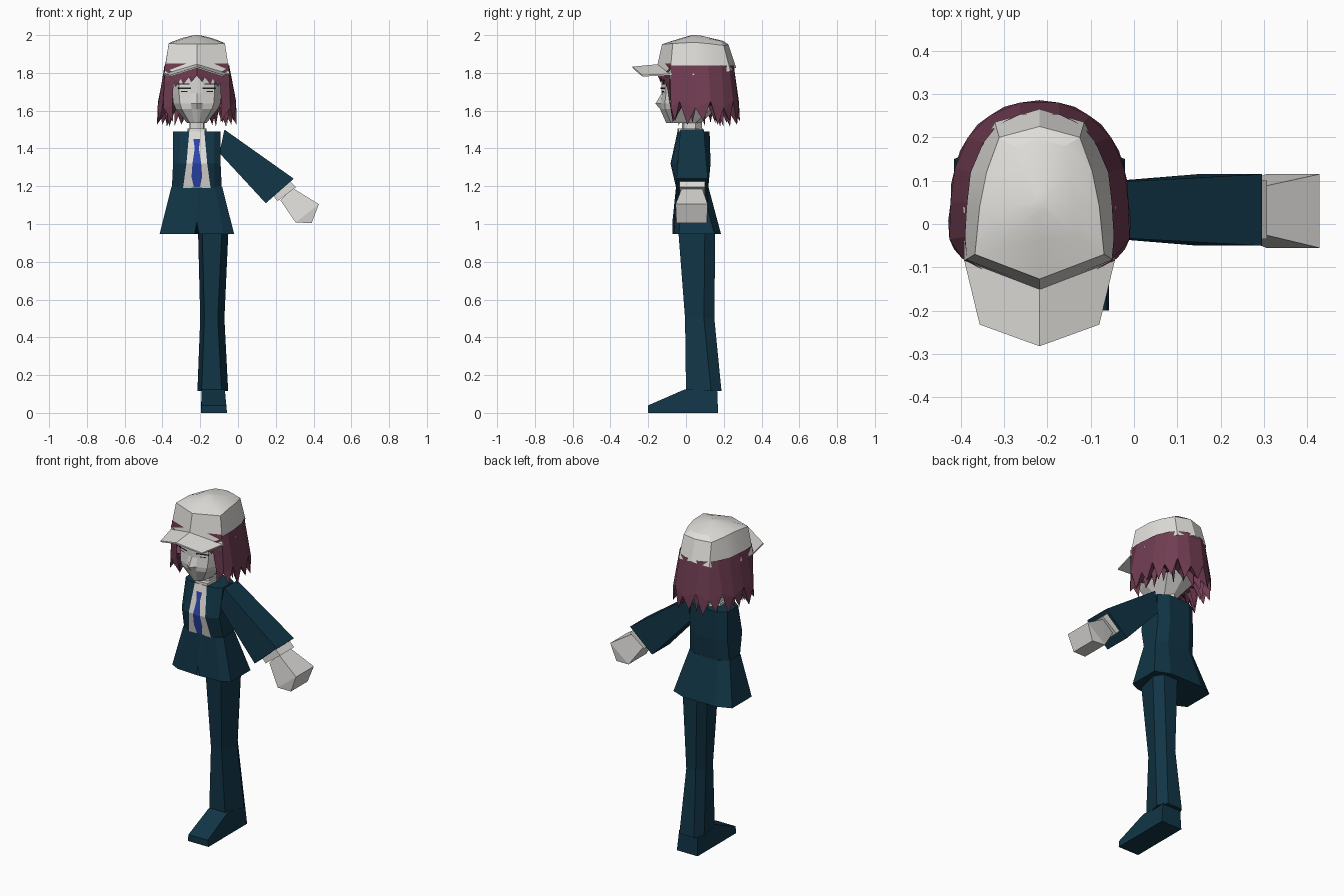
import bpy, bmesh, math
from mathutils import Vector

if "Cube" in bpy.data.objects:
    bpy.data.objects.remove(bpy.data.objects["Cube"])

CX = -0.218  # centre line of the body


def material(name, rgb):
    m = bpy.data.materials.new(name)
    m.diffuse_color = (*rgb, 1)
    m.use_nodes = True
    m.node_tree.nodes["Principled BSDF"].inputs["Base Color"].default_value = m.diffuse_color
    return m


NAVY = material("navy cloth", (0.0058, 0.036, 0.062))
WHITE = material("off white", (0.75, 0.74, 0.71))
SKIN = material("pale skin", (0.69, 0.68, 0.66))
HAIR = material("plum hair", (0.165, 0.047, 0.085))
BLUE = material("blue tie", (0.025, 0.06, 0.42))
DARK = material("dark line", (0.012, 0.012, 0.014))


def finish(bm, name, mats, rule=None, smooth=None):
    bmesh.ops.remove_doubles(bm, verts=bm.verts, dist=1e-5)
    bmesh.ops.recalc_face_normals(bm, faces=bm.faces)
    me = bpy.data.meshes.new(name)
    for m in mats:
        me.materials.append(m)
    if rule:
        for f in bm.faces:
            f.material_index = rule(f.calc_center_median())
    bm.to_mesh(me)
    bm.free()
    if smooth:
        me.shade_smooth()
        me.set_sharp_from_angle(angle=math.radians(smooth))
    ob = bpy.data.objects.new(name, me)
    bpy.context.collection.objects.link(ob)
    return ob


def mirror_ring(half):
    """Full ring from points running front centre to back centre."""
    left = [(-x, y, z) for x, y, z in half[-2:0:-1]]
    return [(x + CX, y, z) for x, y, z in list(half) + left]


def loft(name, rings, mats, rule=None, smooth=None, caps=True):
    bm = bmesh.new()
    vs = [[bm.verts.new(p) for p in r] for r in rings]
    n = len(vs[0])
    for a, b in zip(vs, vs[1:]):
        for i in range(n):
            j = (i + 1) % n
            bm.faces.new((a[i], a[j], b[j], b[i]))
    if caps:
        bm.faces.new(vs[0])
        bm.faces.new(vs[-1])
    return finish(bm, name, mats, rule, smooth)


def hull(name, pts, mat):
    bm = bmesh.new()
    for p in pts:
        bm.verts.new(p)
    bmesh.ops.convex_hull(bm, input=bm.verts)
    bmesh.ops.dissolve_limit(bm, angle_limit=0.02, verts=bm.verts, edges=bm.edges)
    return finish(bm, name, [mat])


def polys(name, faces, mat):
    bm = bmesh.new()
    for f in faces:
        bm.faces.new([bm.verts.new(p) for p in f])
    return finish(bm, name, [mat])


# jacket: shirt half width, half width, front y, back y, height
def jacket_ring(ws, hw, yf, yb, z, zc=None):
    return mirror_ring([(0, yf, zc or z), (ws, yf, z), (hw * 0.72, yf + 0.008, z),
                        (hw, yf + 0.035, z), (hw, yb - 0.035, z),
                        (hw * 0.55, yb, z), (0, yb, z)])


loft("jacket_and_shirt", [
    jacket_ring(0.040, 0.125, -0.045, 0.125, 1.49),
    jacket_ring(0.055, 0.126, -0.082, 0.130, 1.32),
    jacket_ring(0.073, 0.132, -0.052, 0.118, 1.19)],
    [NAVY, WHITE],
    lambda c: 1 if c.y < -0.03 and abs(c.x - CX) < 0.035 and c.z < 1.45 else 0)
loft("jacket_skirt", [
    jacket_ring(0.02, 0.135, -0.053, 0.119, 1.195),
    jacket_ring(0.012, 0.197, -0.072, 0.185, 0.948, 1.01)], [NAVY])

# collar, neck and tie
loft("collar", [mirror_ring([(0, -0.045, z), (0.042, -0.04, z), (0.05, 0.05, z), (0, 0.09, z)])
                for z in (1.46, 1.505)], [WHITE])
loft("neck", [mirror_ring([(0, -0.02, z), (0.035, -0.01, z), (0.04, 0.05, z), (0, 0.085, z)])
              for z in (1.47, 1.60)], [SKIN])


def shirt_y(z):
    t = (1.49 - z) / 0.17 if z > 1.32 else (z - 1.19) / 0.13
    return (-0.045 - 0.037 * t if z > 1.32 else -0.052 - 0.03 * t) - 0.005


tie = [(1.45, 0.018), (1.40, 0.011), (1.32, 0.023), (1.25, 0.028), (1.195, 0.016)]
polys("tie", [[(CX - w0, shirt_y(z0), z0), (CX + w0, shirt_y(z0), z0),
               (CX + w1, shirt_y(z1), z1), (CX - w1, shirt_y(z1), z1)]
              for (z0, w0), (z1, w1) in zip(tie, tie[1:])], BLUE)


# sleeve, cuff and hand
def arm_ring(top, bottom, y0, y1):
    return [(top[0], y0, top[1]), (top[0], y1, top[1]),
            (bottom[0], y1, bottom[1]), (bottom[0], y0, bottom[1])]


loft("sleeve", [arm_ring((-0.072, 1.50), (-0.098, 1.375), -0.03, 0.095),
                arm_ring((0.295, 1.24), (0.147, 1.11), -0.05, 0.115)], [NAVY])
loft("cuff", [arm_ring((0.255, 1.245), (0.172, 1.165), -0.035, 0.10),
              arm_ring((0.307, 1.195), (0.21, 1.122), -0.035, 0.10)], [WHITE])
hull("hand", arm_ring((0.29, 1.19), (0.225, 1.125), -0.022, 0.085)
     + arm_ring((0.428, 1.105), (0.305, 1.008), -0.055, 0.115)
     + [(0.39, -0.05, 1.005), (0.39, 0.11, 1.005)], SKIN)


# trouser leg and shoe
def leg_ring(xl, xr, yf, yb, z):
    k = yb - 0.055
    return [(xl + 0.022, yf, z), (xr - 0.035, yf, z), (xr, k, z),
            (xr - 0.035, yb, z), (xl + 0.03, yb, z), (xl, k, z)]


loft("trouser_leg", [leg_ring(-0.212, -0.05, -0.042, 0.155, 0.98),
                     leg_ring(-0.200, -0.072, -0.005, 0.150, 0.50),
                     leg_ring(-0.215, -0.052, 0.000, 0.188, 0.115)], [NAVY])
hull("shoe", [(x, y, 0) for x in (-0.197, -0.058) for y in (-0.2, 0.17)]
     + [(x, -0.2, 0.04) for x in (-0.192, -0.062)]
     + [(x, y, 0.125) for x in (-0.192, -0.07) for y in (-0.005, 0.165)], NAVY)


# head with pointed nose and narrow chin
def head_ring(y0, y1, hw, yb, z):
    return mirror_ring([(0, y0, z), (hw * 0.25, y1, z), (hw * 0.72, y1 + 0.02, z),
                        (hw, y1 + 0.10, z), (hw * 0.8, yb - 0.03, z), (0, yb, z)])


loft("head", [head_ring(-0.130, -0.128, 0.130, 0.20, 1.83),
              head_ring(-0.130, -0.126, 0.130, 0.21, 1.69),
              head_ring(-0.162, -0.132, 0.124, 0.19, 1.637),
              head_ring(-0.138, -0.130, 0.112, 0.16, 1.61),
              head_ring(-0.105, -0.100, 0.052, 0.08, 1.535)], [SKIN])


# eyes as thin plates: light eye with dark lash lines
def eye_plate(s, x0, x1, z0, z1, lift):
    def y(x):
        return -0.128 + 0.02 * max(0, (x - 0.03) / 0.062) - lift
    return [(CX + s * x, y(x), z) for x, z in ((x0, z0), (x1, z0), (x1, z1), (x0, z1))]


polys("eye_whites", [eye_plate(s, 0.035, 0.09, 1.695, 1.74, 0.003) for s in (-1, 1)], WHITE)
polys("eye_lines", [eye_plate(s, a, b, z, z + h, 0.006) for s in (-1, 1)
                    for a, b, z, h in ((0.03, 0.10, 1.715, 0.008), (0.04, 0.1, 1.738, 0.005),
                                       (0.05, 0.085, 1.700, 0.004))], DARK)

# hair: columns round the sides and back (upper x, y, lower x, y)
cols = [(0.168, -0.085, 0.178, -0.08), (0.173, -0.03, 0.208, -0.035),
        (0.168, 0.05, 0.205, 0.05), (0.160, 0.12, 0.195, 0.13),
        (0.130, 0.19, 0.165, 0.20), (0.098, 0.23, 0.115, 0.25), (0.045, 0.255, 0.045, 0.28)]
cols = cols + [(-a, b, -c, d) for a, b, c, d in reversed(cols)]
faces = []
centre = Vector((CX, 0.06, 1.62))


def spike(a, b, tip, inner):
    faces.extend([(a, b, tip), (b, inner, tip), (inner, a, tip)])


up = [Vector((CX + c[0] * 0.99, c[1] * 0.99, 1.84)) for c in cols]
low = [Vector((CX + c[2], c[3], 1.65 if i % 2 else 1.615)) for i, c in enumerate(cols)]
for i in range(len(cols) - 1):
    a, b = low[i], low[i + 1]
    faces.extend([(up[i], up[i + 1], b, a), (a, b, centre)])
    mid = (a + b) / 2
    tip = Vector((centre.x + (mid.x - CX) * 1.02, mid.y * 1.02, 1.545 - 0.02 * (i % 2)))
    spike(a, b, tip, mid.lerp(centre, 0.3))
    # second, shorter row of locks underneath
    a2, b2 = mid.lerp(centre, 0.15), b.lerp(centre, 0.28)
    if i > 0:
        tip2 = (a2 + b2) / 2
        tip2.z = 1.515 + 0.02 * (i % 2)
        spike(a2, b2, tip2, a2.lerp(centre, 0.35))
# locks beside the face
for s in (-1, 1):
    def P(x, y, z):
        return Vector((CX + s * x, y, z))
    faces.append((P(0.17, -0.085, 1.83), P(0.12, -0.11, 1.80), P(0.13, -0.085, 1.63),
                  P(0.178, -0.08, 1.615)))
    spike(P(0.178, -0.08, 1.615), P(0.13, -0.085, 1.63), P(0.125, -0.07, 1.54), P(0.15, -0.02, 1.62))
    # fringe below the cap peak
    for k in range(4):
        x0, x1 = 0.042 * k, 0.042 * (k + 1)
        y0, y1 = -0.15 + 0.38 * x0, -0.15 + 0.38 * x1
        z0, z1 = 1.785 - 0.008 * k, 1.777 - 0.008 * k
        faces.append((P(x0, y0 + 0.004, 1.85), P(x1, y1 + 0.004, 1.85), P(x1, y1, z1), P(x0, y0, z0)))
        spike(P(x0, y0, z0), P(x1, y1, z1), P(x1 - 0.012, y1, 1.75 - 0.012 * k),
              P((x0 + x1) / 2, y1 + 0.03, z0))
polys("hair", faces, HAIR)

# cap crown: rim, shoulder and top rings
loft("cap_crown", [
    mirror_ring([(0, -0.152, 1.84), (0.174, -0.085, 1.79), (0.176, 0.04, 1.79),
                 (0.164, 0.12, 1.79), (0.103, 0.235, 1.81), (0, 0.265, 1.828)]),
    mirror_ring([(0, -0.127, 1.952), (0.149, -0.07, 1.955), (0.138, 0.04, 1.962),
                 (0.122, 0.12, 1.955), (0.093, 0.20, 1.945), (0, 0.225, 1.95)]),
    mirror_ring([(0, -0.04, 1.98), (0.08, -0.03, 1.978), (0.078, 0.04, 1.985),
                 (0.072, 0.12, 1.98), (0.06, 0.18, 1.97), (0, 0.195, 1.97)]),
    mirror_ring([(0, 0.03, 2.0), (0.01, 0.035, 2.0), (0.012, 0.05, 2.0),
                 (0.012, 0.06, 1.999), (0.01, 0.07, 1.998), (0, 0.075, 1.998)])],
    [WHITE], smooth=22)

# cap peak: thin folded plate
peak = [(0.174, -0.083, 1.79), (0.138, -0.232, 1.785)]
bm = bmesh.new()
layers = []
for dz in (0.004, -0.004):
    layers.append({(s, k): bm.verts.new((CX + s * p[0], p[1], p[2] + dz))
                   for s in (-1, 1) for k, p in enumerate(peak)})
    layers[-1]["in"] = bm.verts.new((CX, -0.148, 1.842 + dz))
    layers[-1]["tip"] = bm.verts.new((CX, -0.282, 1.829 + dz))
order = ["in", (1, 0), (1, 1), "tip", (-1, 1), (-1, 0)]
for L in layers:
    for s in (-1, 1):
        bm.faces.new([L["in"], L[(s, 0)], L[(s, 1)], L["tip"]])
for i, k in enumerate(order):
    n = order[(i + 1) % 6]
    bm.faces.new([layers[0][k], layers[0][n], layers[1][n], layers[1][k]])
finish(bm, "cap_peak", [WHITE])
